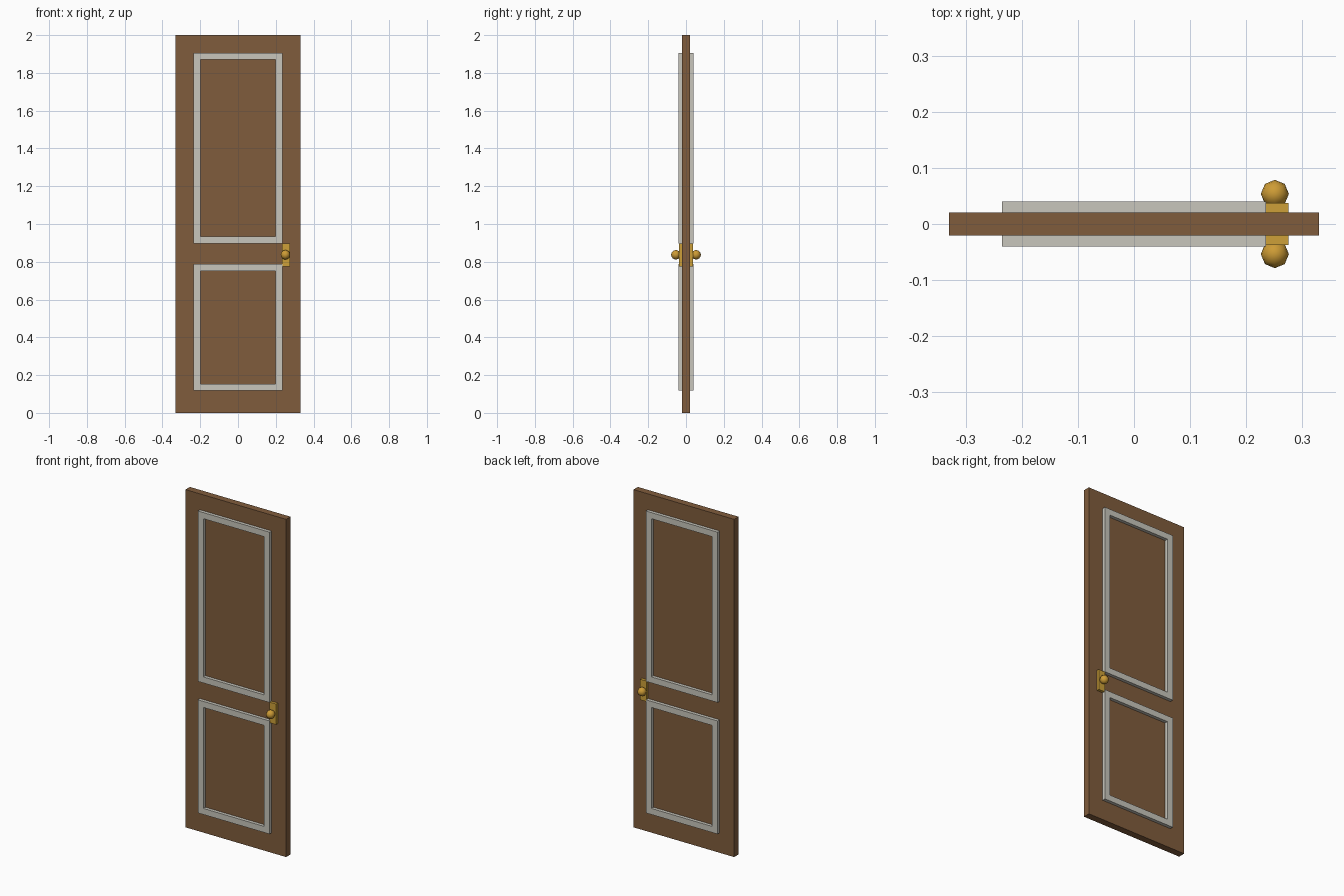
import bpy, bmesh
from mathutils import Vector

if "Cube" in bpy.data.objects:
    bpy.data.objects.remove(bpy.data.objects["Cube"])


def material(name, rgb):
    m = bpy.data.materials.new(name)
    m.diffuse_color = (*rgb, 1)
    m.use_nodes = True
    m.node_tree.nodes["Principled BSDF"].inputs["Base Color"].default_value = m.diffuse_color
    return m


WOOD = material("brown wood", (0.216, 0.107, 0.045))
TRIM = material("pale grey trim", (0.578, 0.565, 0.503))
BRASS = material("brass plate", (0.61, 0.352, 0.04))
KNOB = material("knob brass", (0.61, 0.33, 0.036))


def finish(name, bm, mat):
    bmesh.ops.recalc_face_normals(bm, faces=bm.faces)
    mesh = bpy.data.meshes.new(name)
    bm.to_mesh(mesh)
    bm.free()
    mesh.materials.append(mat)
    ob = bpy.data.objects.new(name, mesh)
    bpy.context.collection.objects.link(ob)
    return ob


def add_box(bm, lo, hi):
    lo, hi = Vector(lo), Vector(hi)
    for v in bmesh.ops.create_cube(bm, size=1)["verts"]:
        v.co = (lo + hi) / 2 + v.co * (hi - lo)


def box(name, lo, hi, mat):
    bm = bmesh.new()
    add_box(bm, lo, hi)
    return finish(name, bm, mat)


# Mitred rectangular moulding standing proud of the door face
def frame(name, half_w, z0, z1, width, y_in, y_out, mat):
    bm = bmesh.new()
    rings = []
    for y, inset in ((y_in, 0), (y_out, 0), (y_out, width), (y_in, width)):
        w, a, b = half_w - inset, z0 + inset, z1 - inset
        rings.append([bm.verts.new(p) for p in
                      ((-w, y, a), (w, y, a), (w, y, b), (-w, y, b))])
    for r in range(4):
        p, q = rings[r], rings[(r + 1) % 4]
        for i in range(4):
            j = (i + 1) % 4
            bm.faces.new((p[i], p[j], q[j], q[i]))
    return finish(name, bm, mat)


# Door slab
box("door_slab", (-0.33, -0.0205, 0), (0.33, 0.0205, 2), WOOD)

# Mouldings, latch plates and knobs on both sides
for side, s in (("front", -1), ("back", 1)):
    frame(side + "_upper_moulding", 0.235, 0.897, 1.906, 0.036,
          s * 0.0205, s * 0.040, TRIM)
    frame(side + "_lower_moulding", 0.235, 0.118, 0.788, 0.036,
          s * 0.0205, s * 0.040, TRIM)
    ys = sorted((s * 0.018, s * 0.037))
    box(side + "_latch_plate", (0.233, ys[0], 0.776),
        (0.275, ys[1], 0.898), BRASS)
    bm = bmesh.new()
    bmesh.ops.create_uvsphere(bm, u_segments=8, v_segments=8, radius=0.025)
    for v in bm.verts:
        v.co += Vector((0.251, s * 0.0537, 0.837))
    for f in bm.faces:
        f.smooth = True
    finish(side + "_knob", bm, KNOB)
